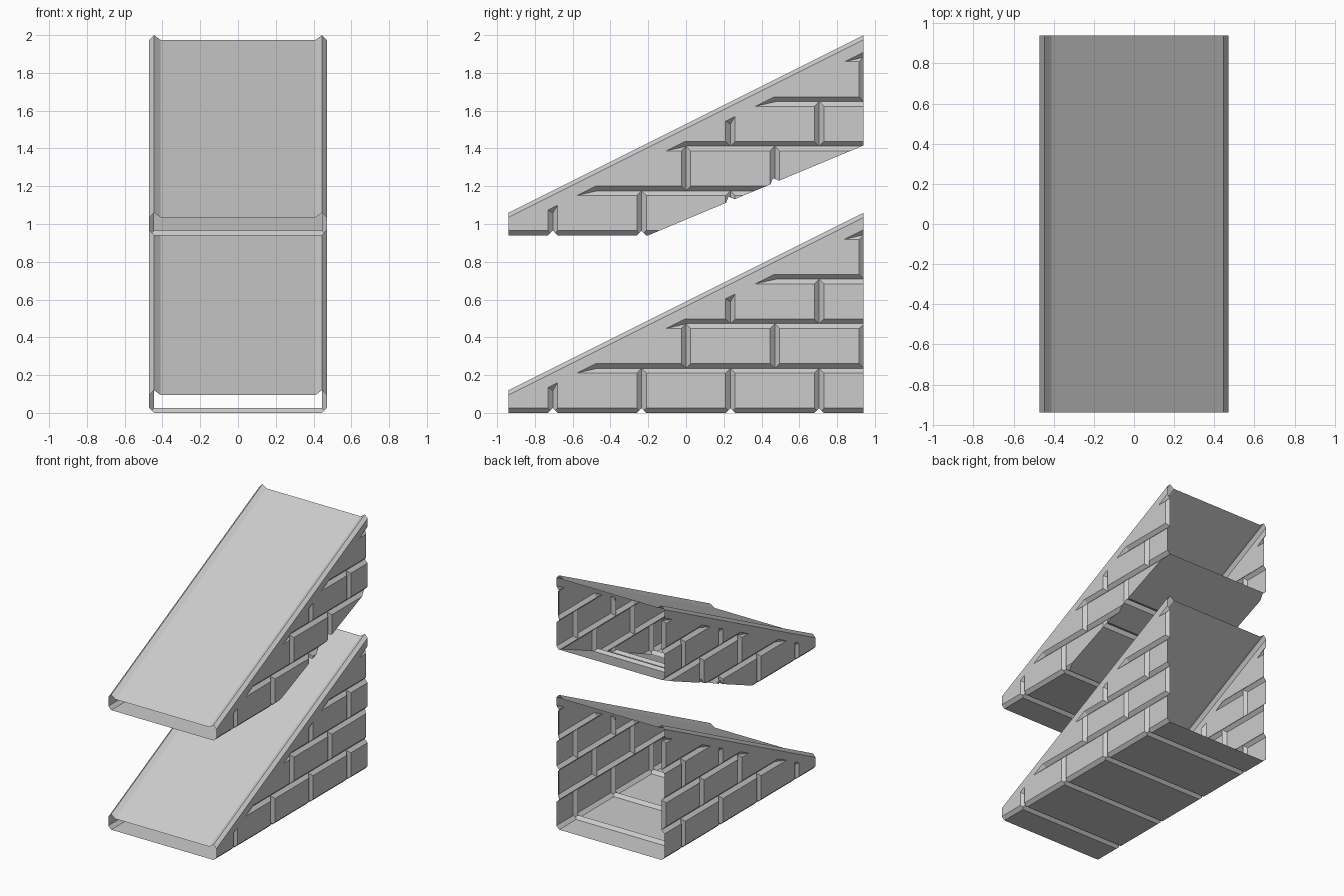
import bpy, bmesh
from mathutils import Vector as V

if "Cube" in bpy.data.objects:
    bpy.data.objects.remove(bpy.data.objects["Cube"])

HW, D, YE, ROW = 0.47, 0.025, 0.94, 0.236   # half width, groove depth, end, course height

stone = bpy.data.materials.new("grey_stone")
stone.diffuse_color = (0.6, 0.6, 0.6, 1)
stone.use_nodes = True
stone.node_tree.nodes["Principled BSDF"].inputs["Base Color"].default_value = stone.diffuse_color


def add_prism(bm, ring, offset):
    """Closed prism from a ring of points swept along an offset."""
    a = [bm.verts.new(p) for p in ring]
    b = [bm.verts.new(V(p) + V(offset)) for p in ring]
    bm.faces.new(a)
    bm.faces.new(b[::-1])
    n = len(a)
    for i in range(n):
        bm.faces.new((a[i], b[i], b[(i + 1) % n], a[(i + 1) % n]))
    return a + b


def make_object(name, bm):
    bmesh.ops.recalc_face_normals(bm, faces=bm.faces[:])
    me = bpy.data.meshes.new(name)
    bm.to_mesh(me)
    bm.free()
    ob = bpy.data.objects.new(name, me)
    bpy.context.collection.objects.link(ob)
    ob.hide_render = True
    return ob


def side_grooves(name, specs):
    """V grooves on both sides, stopped below the sloping trim."""
    main = bmesh.new()
    p0 = V((HW, -YE, 0.095 - 0.065))
    nrm = V((0, 2, 1)).cross(V((-D, 0, -0.03))).normalized()
    if nrm.z < 0:
        nrm = -nrm
    for ring, off in specs:
        bm = bmesh.new()
        add_prism(bm, ring, off)
        bmesh.ops.bisect_plane(bm, geom=bm.verts[:] + bm.edges[:] + bm.faces[:],
                               plane_co=p0, plane_no=nrm, clear_outer=True)
        bmesh.ops.holes_fill(bm, edges=[e for e in bm.edges if e.is_boundary])
        for s in (1, -1):
            m = {v: main.verts.new((v.co.x * s, v.co.y, v.co.z)) for v in bm.verts}
            for f in bm.faces:
                main.faces.new([m[v] for v in f.verts])
        bm.free()
    return make_object(name, main)


# horizontal courses
xi, xo, w = HW - D, HW + D, 2 * D
rows = [([(xi, -1, z), (xo, -1, z + w), (xo, -1, z - w)], (0, 2.1, 0))
        for z in (ROW * k for k in range(1, 5))]
# vertical joints, staggered per course
joints = [(0, (-0.705, -0.235, 0.235, 0.705)), (1, (0, 0.47, 0.942)),
          (2, (0.235, 0.705)), (3, (0.942,))]
verts = []
for k, ys in joints:
    z0 = ROW * k + 0.001
    for y in ys:
        verts.append(([(xi, y, z0), (xo, y + w, z0), (xo, y - w, z0)],
                      (0, 0, ROW - 0.002)))
cut_rows = side_grooves("course_cutter", rows)
cut_joints = side_grooves("joint_cutter", verts)

# joints running across the underside
bm = bmesh.new()
for y in joints[0][1]:
    add_prism(bm, [(-0.6, y, D), (-0.6, y + w, -D), (-0.6, y - w, -D)], (1.2, 0, 0))
cut_floor = make_object("floor_joint_cutter", bm)

# cutter for the sloping underside of the upper ramp, and its cross joints
SL = 0.4175
bm = bmesh.new()
add_prism(bm, [(-0.6, -0.3, -0.1 * SL), (-0.6, 1.2, 1.4 * SL),
               (-0.6, 1.2, -0.5), (-0.6, -0.3, -0.5)], (1.2, 0, 0))
cut_slope = make_object("underside_cutter", bm)
u = V((0, 1, SL)).normalized()
n = V((0, -u.z, u.y))
bm = bmesh.new()
for y in (0.235, 0.47):
    p = V((-0.6, y, (y + 0.2) * SL))
    add_prism(bm, [p + n * D, p + u * w - n * D, p - u * w - n * D], (1.2, 0, 0))
cut_slope_joints = make_object("underside_joint_cutter", bm)


def ramp(name, z, cutters):
    """Sloped, rimmed wedge; grooves are cut, then both ends are opened."""
    half = [(xi, 0, 0), (HW, D, 0), (HW, 0.095, 1), (xi, 0.12, 1), (0.41, 0.095, 1)]
    prof = half + [(-x, h, t) for x, h, t in reversed(half)]
    bm = bmesh.new()
    vs = add_prism(bm, [(x, -YE, h) for x, h, t in prof], (0, 2 * YE, 0))
    for v, (x, h, t) in zip(vs[len(prof):], prof):
        v.co.z += t * YE
    ob = make_object(name, bm)
    ob.hide_render = False
    for c in cutters:
        md = ob.modifiers.new(c.name, 'BOOLEAN')
        md.operation, md.solver, md.object = 'DIFFERENCE', 'EXACT', c
    dg = bpy.context.evaluated_depsgraph_get()
    me = bpy.data.meshes.new_from_object(ob.evaluated_get(dg))
    ob.modifiers.clear()
    bm = bmesh.new()
    bm.from_mesh(me)
    ends = [f for f in bm.faces if abs(f.normal.y) > 0.99
            and abs(f.calc_center_median().y) > YE - 0.002]
    bmesh.ops.delete(bm, geom=ends, context='FACES')
    bm.to_mesh(me)
    bm.free()
    ob.data = me
    me.materials.clear()
    me.materials.append(stone)
    ob.location.z = z
    return ob


# large cuts come first so every later cut works on a closed solid
grooves = [cut_rows, cut_floor, cut_joints]
ramp("lower_ramp", 0, grooves)
ramp("upper_ramp", 0.94, [cut_slope, cut_slope_joints] + grooves)

for c in grooves + [cut_slope, cut_slope_joints]:
    bpy.data.objects.remove(c)
